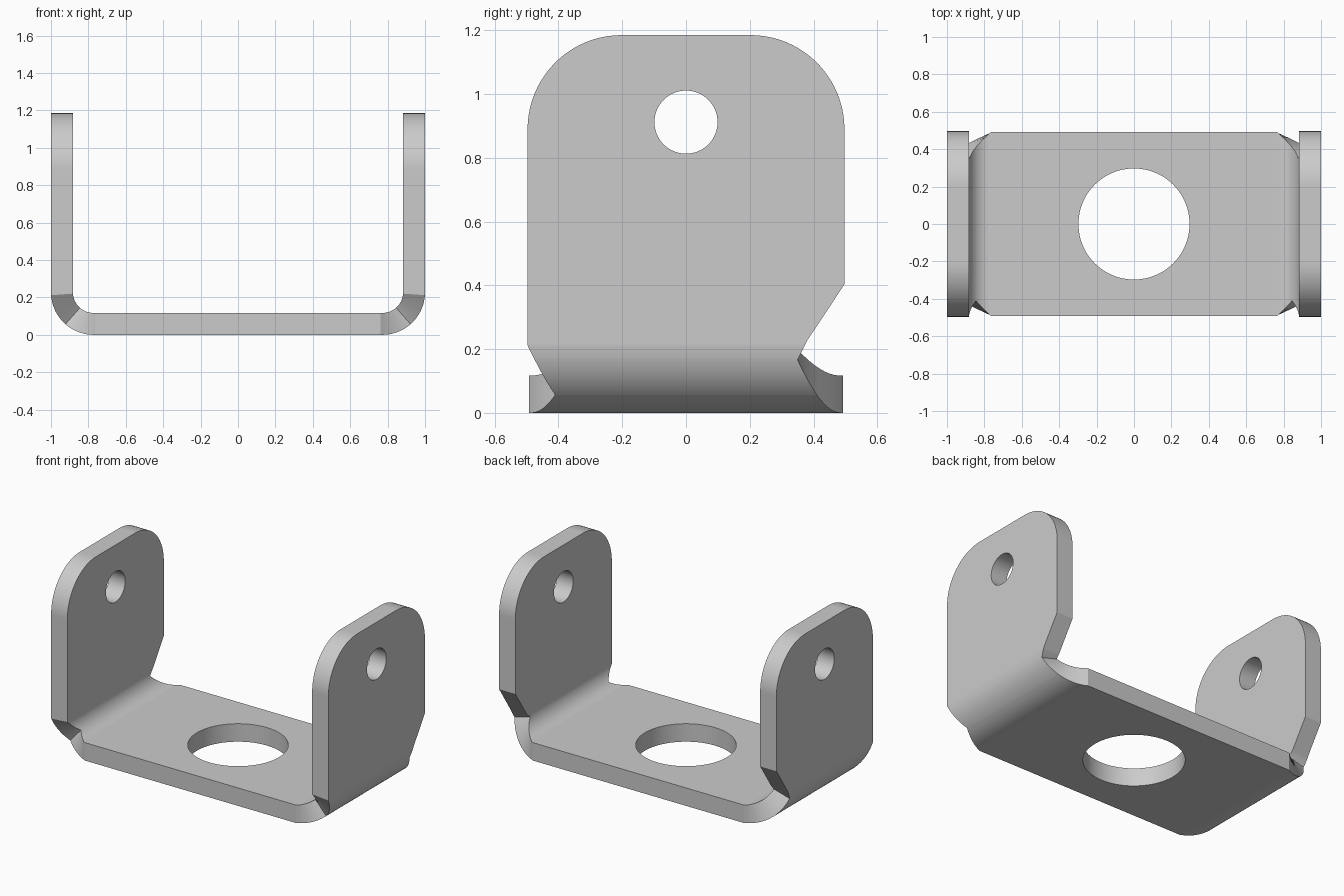
import bpy, bmesh
from math import pi, sin, cos

if "Cube" in bpy.data.objects:
    bpy.data.objects.remove(bpy.data.objects["Cube"], do_unlink=True)

THICK, R_OUT, HEIGHT, HALF = 0.117, 0.228, 1.185, 0.497
BEND_X = 1 - R_OUT                        # where the bend starts
ARC = (R_OUT - THICK / 2) * pi / 2        # sheet length of the bend
TOP = ARC + HEIGHT - R_OUT                # sheet length to the flange top
CORNER = 0.295

# Relief notches in the unfolded sheet: (length along sheet, half width)
FRONT = [(-0.01, 0.492), (0.122, 0.41), (ARC - 0.012, HALF), (TOP, HALF)]
BACK = [(-0.01, 0.492), (0.22, 0.35), (ARC + 0.175, HALF), (TOP, HALF)]


def half_width(points, s):
    """Edge position of the unfolded sheet, with the rounded top corners."""
    width = points[0][1]
    for (s0, w0), (s1, w1) in zip(points, points[1:]):
        if s0 <= s <= s1:
            width = w0 + (w1 - w0) * (s - s0) / (s1 - s0)
    rise = s - (TOP - CORNER)
    if rise > 0:
        width = HALF - CORNER + max(CORNER ** 2 - rise ** 2, 0) ** 0.5
    return width


def folded(s, depth):
    """Fold a point of the sheet into x, z at a depth below the outer skin."""
    if s <= 0:
        return BEND_X + s, depth
    if s >= ARC:
        return 1 - depth, R_OUT + s - ARC
    a = s / ARC * pi / 2
    r = R_OUT - depth
    return BEND_X + r * sin(a), R_OUT - r * cos(a)


def make_sheet():
    lengths = {p[0] for p in FRONT + BACK}
    lengths |= {ARC * i / 20 for i in range(21)}
    lengths |= {TOP - CORNER + CORNER * sin(pi / 2 * i / 20) for i in range(21)}
    stations = []
    for s in sorted(lengths):
        if not stations or s - stations[-1] > 1e-5:
            stations.append(s)
    bm = bmesh.new()
    rings = []
    both_sides = [(-1, s) for s in reversed(stations)] + [(1, s) for s in stations]
    for side, s in both_sides:
        y0, y1 = -half_width(FRONT, s), half_width(BACK, s)
        ring = []
        for y, depth in ((y0, 0), (y1, 0), (y1, THICK), (y0, THICK)):
            x, z = folded(s, depth)
            ring.append(bm.verts.new((side * x, y, z)))
        rings.append(ring)
    for a, b in zip(rings, rings[1:]):
        for i in range(4):
            j = (i + 1) % 4
            bm.faces.new((a[i], a[j], b[j], b[i]))
    bm.faces.new(rings[0])
    bm.faces.new(rings[-1])
    bmesh.ops.recalc_face_normals(bm, faces=bm.faces)
    # Merge the coplanar strips of the flat areas
    bmesh.ops.dissolve_limit(bm, angle_limit=0.005, verts=bm.verts, edges=bm.edges)
    mesh = bpy.data.meshes.new("bent_bracket")
    bm.to_mesh(mesh)
    bm.free()
    obj = bpy.data.objects.new("bent_bracket", mesh)
    bpy.context.collection.objects.link(obj)
    return obj


def drill(target, radius, depth, location, rotation=(0, 0, 0)):
    bpy.ops.mesh.primitive_cylinder_add(vertices=64, radius=radius, depth=depth,
                                        location=location, rotation=rotation)
    cutter = bpy.context.object
    cutter.hide_render = True
    mod = target.modifiers.new("hole", 'BOOLEAN')
    mod.operation, mod.solver, mod.object = 'DIFFERENCE', 'EXACT', cutter
    bpy.context.view_layer.objects.active = target
    bpy.ops.object.modifier_apply(modifier=mod.name)
    bpy.data.objects.remove(cutter, do_unlink=True)


bracket = make_sheet()

# Large base hole and a pin hole through both flanges
drill(bracket, 0.297, 0.5, (0, 0, 0.05))
drill(bracket, 0.099, 3, (0, 0, 0.912), (0, pi / 2, 0))

# Plain grey metal
grey = bpy.data.materials.new("grey_metal")
grey.use_nodes = True
colour = (0.6, 0.6, 0.6, 1)
grey.diffuse_color = colour
grey.node_tree.nodes["Principled BSDF"].inputs["Base Color"].default_value = colour
bracket.data.materials.clear()
bracket.data.materials.append(grey)

# Smooth bends and holes, crisp sheet edges
bpy.ops.object.select_all(action='DESELECT')
bracket.select_set(True)
bpy.context.view_layer.objects.active = bracket
bpy.ops.object.shade_smooth_by_angle(angle=pi / 7)
weighted = bracket.modifiers.new("flat_face_normals", 'WEIGHTED_NORMAL')
weighted.keep_sharp = True
